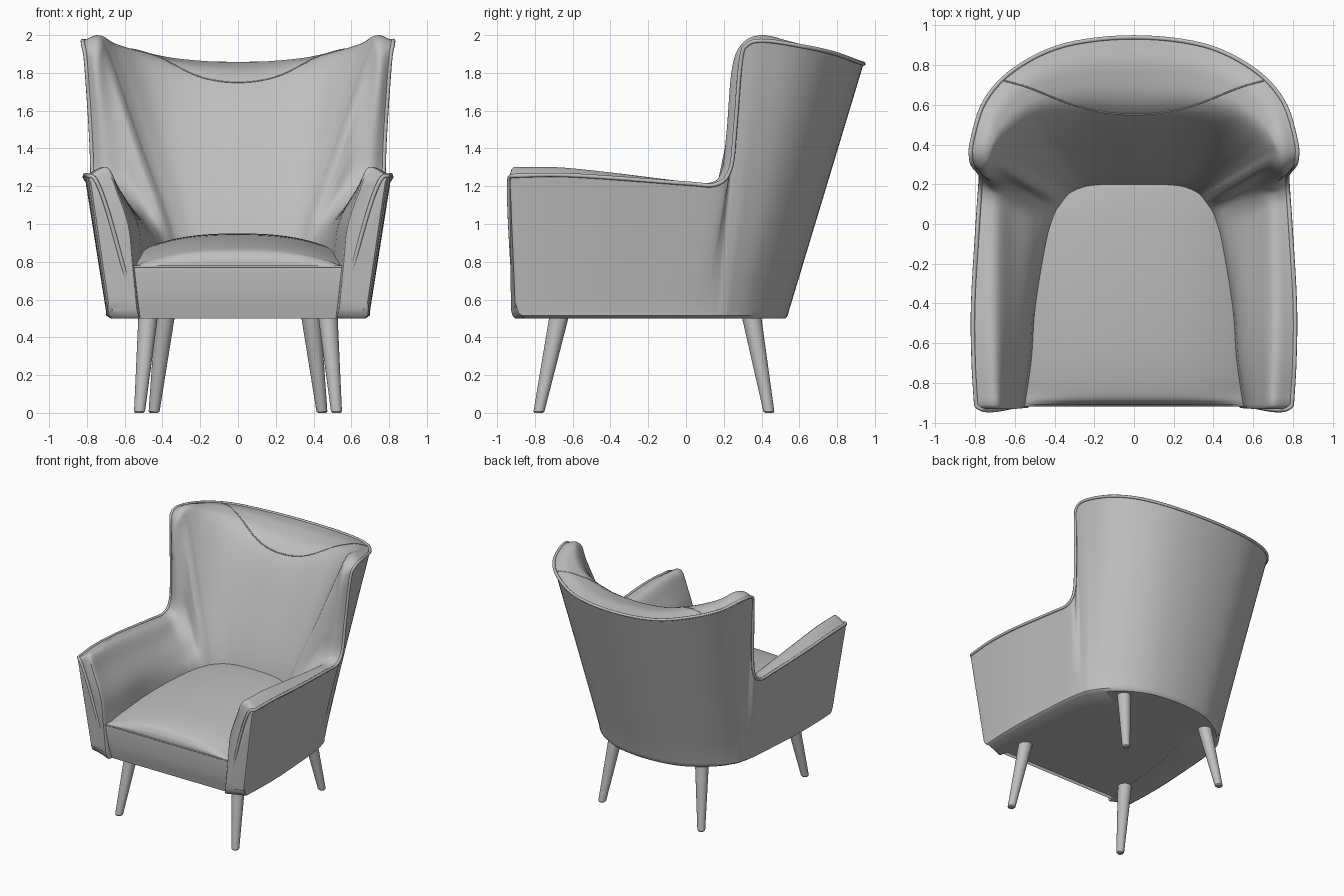
import bpy, bmesh, math
from mathutils import Vector as V

if "Cube" in bpy.data.objects:
    bpy.data.objects.remove(bpy.data.objects["Cube"])

grey = bpy.data.materials.new("plain grey")
grey.diffuse_color = (0.52, 0.52, 0.52, 1)
grey.use_nodes = True
grey.node_tree.nodes["Principled BSDF"].inputs["Base Color"].default_value = grey.diffuse_color


def finish(name, bm, mirror=False, angle=40):
    bmesh.ops.recalc_face_normals(bm, faces=bm.faces)
    me = bpy.data.meshes.new(name)
    bm.to_mesh(me)
    bm.free()
    ob = bpy.data.objects.new(name, me)
    bpy.context.collection.objects.link(ob)
    me.materials.append(grey)
    bpy.ops.object.select_all(action='DESELECT')
    ob.select_set(True)
    bpy.context.view_layer.objects.active = ob
    bpy.ops.object.shade_smooth_by_angle(angle=math.radians(angle))
    if mirror:
        m = ob.modifiers.new("mirror", 'MIRROR')
        m.use_clip = True
    return ob


def smooth(pts, n, sym=False):
    """Curve through all the points; sym starts it level across x = 0."""
    out = []
    for i in range(len(pts) - 1):
        p1, p2 = pts[i], pts[i + 1]
        p0 = pts[i - 1] if i else V((-p2.x, p2.y, p2.z)) if sym else p1 * 2 - p2
        p3 = pts[i + 2] if i + 2 < len(pts) else p2 * 2 - p1
        for k in range(n):
            t = k / n
            out.append(0.5 * (2 * p1 + (p2 - p0) * t + (2 * p0 - 5 * p1 + 4 * p2 - p3) * t * t
                              + (3 * p1 - p0 - 3 * p2 + p3) * t ** 3))
    out.append(pts[-1].copy())
    return out


def tube(name, pts, r):
    cu = bpy.data.curves.new(name, 'CURVE')
    cu.dimensions = '3D'
    cu.bevel_depth = r
    cu.bevel_resolution = 2
    cu.use_fill_caps = True
    sp = cu.splines.new('POLY')
    sp.points.add(len(pts) - 1)
    for p, c in zip(sp.points, pts):
        p.co = (*c, 1)
    ob = bpy.data.objects.new(name, cu)
    cu.materials.append(grey)
    bpy.context.collection.objects.link(ob)


def both(pts):
    """Mirror a path that starts on the centre line."""
    return [V((-p.x, p.y, p.z)) for p in reversed(pts[1:])] + pts


# Guide lines from the back centre, round the wing, to the arm front
T = [V(p) for p in [(0, .94, 1.848), (.35, .9, 1.862), (.6, .78, 1.905), (.75, .62, 1.94),
                    (.815, .42, 1.97), (.82, .325, 1.95), (.805, .29, 1.86), (.78, .26, 1.5),
                    (.772, .235, 1.29), (.776, .16, 1.21), (.787, 0, 1.215), (.81, -.4, 1.245),
                    (.808, -.68, 1.26), (.795, -.91, 1.255)]]
B = [V((x, y, .54)) for x, y in [(0, .545), (.25, .515), (.43, .43), (.545, .33), (.61, .24),
                                 (.63, .2), (.638, .17), (.648, .13), (.657, .08), (.667, .01),
                                 (.677, -.12), (.697, -.45), (.698, -.68), (.69, -.88)]]
I = [V(p) for p in [(0, .55, 1.75), (.27, .56, 1.78), (.48, .53, 1.84), (.61, .44, 1.88),
                    (.675, .37, 1.91), (.68, .315, 1.86), (.67, .27, 1.74), (.62, .22, 1.43),
                    (.60, .19, 1.24), (.61, .11, 1.15), (.61, -.02, 1.13), (.615, -.4, 1.16),
                    (.625, -.68, 1.18), (.635, -.91, 1.18)]]
S = [V((x, y, .88 + .1 * y)) for x, y in [(0, .19), (.12, .19), (.22, .185), (.28, .17), (.32, .15),
                                          (.34, .13), (.355, .11), (.37, .09), (.39, .06),
                                          (.41, .01), (.44, -.1), (.495, -.42), (.515, -.68),
                                          (.55, -.905)]]
lift = [.045, .045, .045, .05, .058, .05, .04, .03, .03, .035, .045, .065, .078, .085]
bulge = [0] * 7 + [.005, .01, .02, .025, .03, .03, .02]
forward = [.035, .035, .025, .01] + [0] * 10
P = []
for i, t in enumerate(T):
    prev = T[i - 1] if i else V((-T[1].x, T[1].y, T[1].z))
    tan = T[min(i + 1, len(T) - 1)] - prev
    P.append(t.lerp(I[i], .42) + (I[i] - t).cross(tan).normalized() * lift[i])
P[0].x = 0
M = [i.lerp(s, .5) + V((-b, -f, b * .5)) for i, s, b, f in zip(I, S, bulge, forward)]

# Upholstered shell: closed cross-sections swept along the guide lines
N = 6
lines = [smooth(c, N, True) for c in (T, B, P, I, M, S)]
secs = []
for t, b, p, i, m, s in zip(*lines):
    low = V((b.x * .965, b.y * .965, .5))
    d = V((s.x * .95, s.y, .5))
    outer = [low, b.lerp(low, .3) + V((b.x * .008, 0, -.012))] + [b.lerp(t, k / 8) for k in range(8)]
    secs.append(outer + smooth([t, p, i, m, s, d], 5))
shell_secs = secs[:]
c = sum(secs[-1], V()) / len(secs[-1])
for sc, dy in ((.97, -.014), (.92, -.01)):      # rounded arm front
    secs.append([c + (q - c) * sc + V((0, dy, 0)) for q in secs[-1]])
bm = bmesh.new()
rows = [[bm.verts.new(q) for q in s] for s in secs]
for a, b in zip(rows, rows[1:]):
    for k in range(len(a)):
        j = (k + 1) % len(a)
        bm.faces.new((a[k], a[j], b[j], b[k]))
bm.faces.new(rows[-1])
finish("shell", bm, mirror=True)

# Piping along the top edge and down the arm fronts
front = smooth([V((.793, -.918, 1.256)), V((.755, -.936, 1.235)), V((.70, -.936, 1.10)),
                V((.62, -.922, .82)), V((.535, -.9, .505))], 6)
tube("edge_piping", both(lines[0] + front[1:]), .011)

# Headrest seam: runs over the shell from the inner edge up to the piping
seam = []
for k in range(15):
    f = 20 - 9.5 * (k / 14) ** 3
    sec = shell_secs[k]
    seam.append(sec[int(f)].lerp(sec[min(int(f) + 1, 20)], f - int(f)))
tube("headrest_seam", both(seam), .004)

# Seat: domed cushion with a rolled front and a front panel
prof = smooth([V((.53, -.875, .5)), V((.55, -.9, .62)), V((.572, -.912, .77)), V((.572, -.9, .83)),
               V((.57, -.85, .87)), V((.56, -.65, .91)), V((.56, -.3, .94)), V((.54, .05, .95)),
               V((.5, .25, .94))], 5)
bm = bmesh.new()
rows = []
for w, y, z in prof:
    drop = .1 * min(1, max(0, (z - .77) / .1))
    rows.append([bm.verts.new((w * k / 12, y, z - drop * abs(k / 12) ** 2.6)) for k in range(-12, 13)])
for a, b in zip(rows, rows[1:]):
    for k in range(24):
        bm.faces.new((a[k], a[k + 1], b[k + 1], b[k]))
finish("seat", bm)
tube("seat_seam", [V((-.565, -.912, .775)), V((.565, -.912, .775))], .006)

# Underside panel
bm = bmesh.new()
ring = both([V((q.x * .96, q.y * .96, .502)) for q in lines[1]])
bm.faces.new([bm.verts.new(q) for q in ring])
ex = bmesh.ops.extrude_face_region(bm, geom=bm.faces[:])
for v in ex["geom"]:
    if isinstance(v, bmesh.types.BMVert):
        v.co.z = .54
finish("underside_panel", bm)


# Tapered, splayed legs
def leg(name, top, foot):
    bm = bmesh.new()
    rings = []
    for f, r in ((0, .022), (.015, .029), (1, .052)):
        q = V(foot).lerp(V(top), f)
        rings.append([bm.verts.new((q.x + r * math.cos(a * math.pi / 12),
                                    q.y + r * math.sin(a * math.pi / 12), q.z)) for a in range(24)])
    for a, b in zip(rings, rings[1:]):
        for k in range(24):
            bm.faces.new((a[k], a[(k + 1) % 24], b[(k + 1) % 24], b[k]))
    bm.faces.new(rings[0])
    bm.faces.new(rings[-1])
    finish(name, bm, angle=30)


for side, s in (("right", 1), ("left", -1)):
    leg("front_leg_" + side, (s * .475, -.67, .52), (s * .522, -.78, 0))
    leg("back_leg_" + side, (s * .385, .345, .52), (s * .445, .44, 0))
